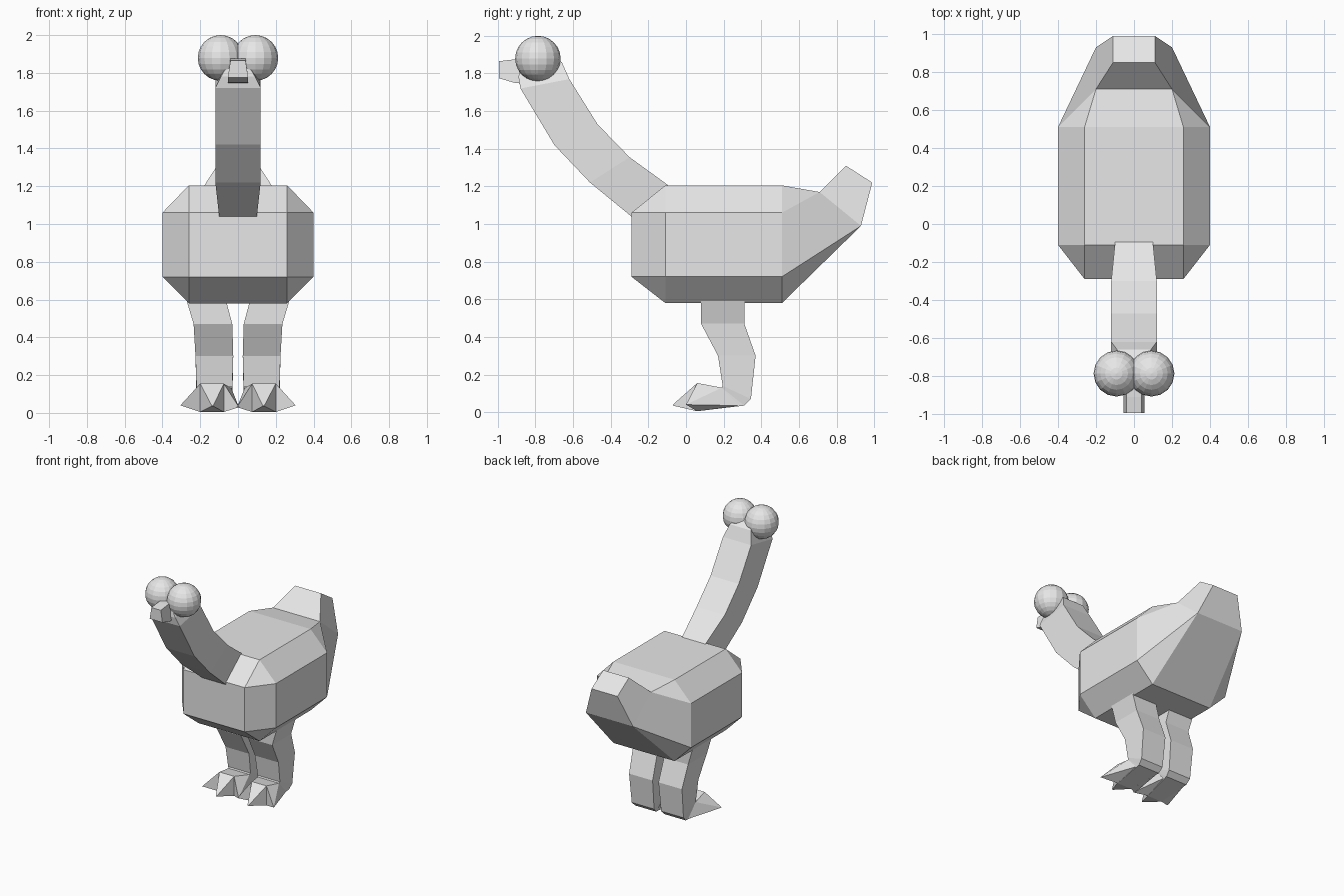
import bpy, bmesh

if "Cube" in bpy.data.objects:
    bpy.data.objects.remove(bpy.data.objects["Cube"])

grey = bpy.data.materials.new("plain_grey")
grey.use_nodes = True
grey.diffuse_color = (0.8, 0.8, 0.8, 1)
grey.node_tree.nodes["Principled BSDF"].inputs["Base Color"].default_value = (0.8, 0.8, 0.8, 1)


def finish(name, bm, mirror=False):
    bmesh.ops.remove_doubles(bm, verts=bm.verts, dist=0.0005)
    bmesh.ops.recalc_face_normals(bm, faces=bm.faces)
    mesh = bpy.data.meshes.new(name)
    bm.to_mesh(mesh)
    bm.free()
    mesh.materials.append(grey)
    obj = bpy.data.objects.new(name, mesh)
    bpy.context.collection.objects.link(obj)
    if mirror:
        mod = obj.modifiers.new("Mirror", 'MIRROR')
        mod.use_mirror_merge = False
    return obj


def loft(bm, rings):
    """Skin a list of equal-length point rings and cap both ends."""
    loops = [[bm.verts.new(p) for p in ring] for ring in rings]
    n = len(loops[0])
    for a, b in zip(loops, loops[1:]):
        for i in range(n):
            j = (i + 1) % n
            bm.faces.new((a[i], a[j], b[j], b[i]))
    bm.faces.new(loops[0])
    bm.faces.new(loops[-1])


def slab(front, back, x0, x1):
    """Four-corner ring from a front and a back (y, z) point."""
    return [(x0, *front), (x1, *front), (x1, *back), (x0, *back)]


def sym(half):
    """Complete a right-hand half ring on the other side."""
    return half + [(-x, y, z) for x, y, z in reversed(half)]


# Chamfered body with the raised tail
def body_ring(y):
    return sym([(0.26, y, 0.58), (0.40, y, 0.72), (0.40, y, 1.06), (0.26, y, 1.205)])


def block_ring(x, low, high):
    return sym([(x, *low), (x, *low), (x, *high), (x, *high)])


bm = bmesh.new()
loft(bm, [
    block_ring(0.26, (-0.29, 0.72), (-0.29, 1.06)),
    body_ring(-0.11),
    body_ring(0.51),
    block_ring(0.20, (0.93, 0.99), (0.71, 1.17)),
    block_ring(0.11, (0.99, 1.22), (0.85, 1.31)),
])
finish("body", bm)

# Curved neck and tapered head
bm = bmesh.new()
loft(bm, [slab(f, b, -w, w) for f, b, w in [
    ((-0.20, 0.98), (-0.02, 1.14), 0.095),
    ((-0.29, 1.04), (-0.10, 1.21), 0.10),
    ((-0.51, 1.22), (-0.30, 1.355), 0.12),
    ((-0.70, 1.42), (-0.47, 1.53), 0.12),
    ((-0.88, 1.72), (-0.62, 1.77), 0.12),
    ((-0.89, 1.78), (-0.66, 1.86), 0.09),
    ((-0.88, 1.86), (-0.73, 1.91), 0.045),
]])
finish("neck", bm)

# Beak
bm = bmesh.new()
loft(bm, [slab((y, high), (y, low), -0.04, 0.04) for y, high, low in
          [(-0.80, 1.88, 1.74), (-0.91, 1.875, 1.75), (-0.995, 1.865, 1.775)]])
for v in bm.verts:
    if v.co.z < 1.8:
        v.co.x *= 1.35
finish("beak", bm)

# Round eyes
bm = bmesh.new()
bmesh.ops.create_uvsphere(bm, u_segments=16, v_segments=12, radius=0.121)
bmesh.ops.translate(bm, verts=bm.verts, vec=(0.092, -0.787, 1.879))
finish("eyes", bm, mirror=True)

# Bent legs running forward into the feet
bm = bmesh.new()
loft(bm, [slab(f, b, x0, x1) for f, b, x0, x1 in [
    ((0.08, 0.62), (0.31, 0.62), 0.07, 0.28),
    ((0.08, 0.47), (0.31, 0.47), 0.03, 0.235),
    ((0.17, 0.30), (0.37, 0.30), 0.025, 0.225),
    ((0.195, 0.14), (0.345, 0.07), 0.03, 0.22),
    ((0.19, 0.13), (0.31, 0.035), 0.035, 0.215),
    ((0.06, 0.155), (0.06, 0.005), 0.075, 0.20),
    ((-0.07, 0.04), (-0.07, 0.035), 0.13, 0.14),
]])
finish("legs", bm, mirror=True)

# Side toes
bm = bmesh.new()
for inner, heel, tip in [(0.20, 0.215, (0.305, 0.0, 0.04)),
                         (0.075, 0.035, (-0.005, 0.0, 0.03))]:
    base = [bm.verts.new(p) for p in [(inner, 0.06, 0.155), (inner, 0.06, 0.005),
                                      (heel, 0.28, 0.035), (heel, 0.19, 0.13)]]
    point = bm.verts.new(tip)
    bm.faces.new(base)
    for a, b in zip(base, base[1:] + base[:1]):
        bm.faces.new((a, b, point))
finish("side_toes", bm, mirror=True)
